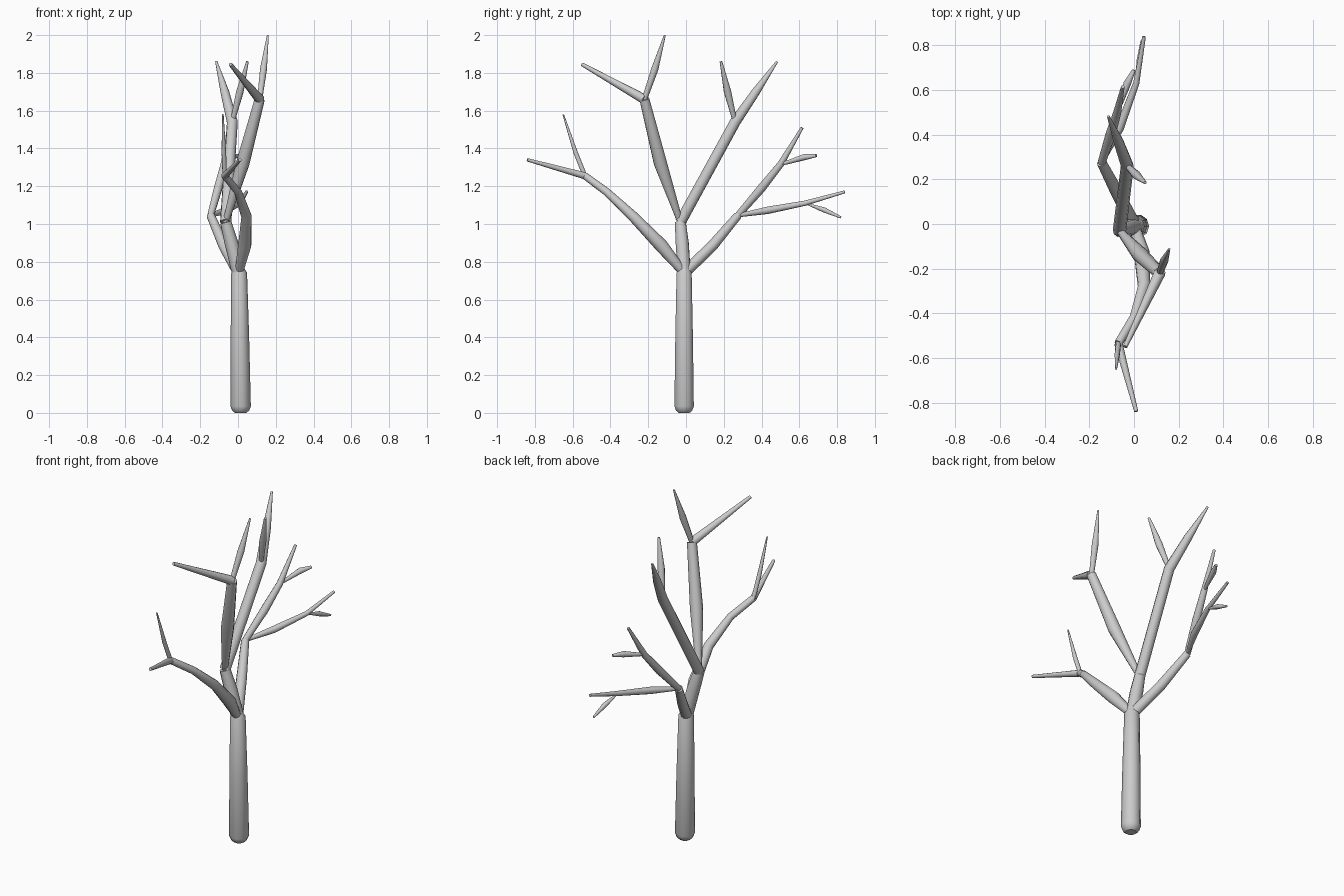
import bpy


def limb(name, points):
    """Tapered tube through (x, y, z, radius) points."""
    curve = bpy.data.curves.new(name, 'CURVE')
    curve.dimensions = '3D'
    curve.bevel_depth = 1.0
    curve.bevel_resolution = 3
    curve.use_fill_caps = True
    spline = curve.splines.new('POLY')
    spline.points.add(len(points) - 1)
    for p, (x, y, z, r) in zip(spline.points, points):
        p.co = (x, y, z, 1)
        p.radius = r
    spline.use_smooth = True
    obj = bpy.data.objects.new(name, curve)
    bpy.context.collection.objects.link(obj)
    return obj


# Shared fork points
crown = (0.004, -0.01, 0.74)
upper_fork = (-0.065, -0.03, 1.01)
back_fork = (-0.145, 0.275, 1.045)
front_fork = (-0.07, -0.535, 1.255)
top_front_fork = (0.115, -0.22, 1.66)
top_back_fork = (-0.03, 0.26, 1.54)
high_fork = (-0.075, 0.5, 1.315)
low_fork = (0.01, 0.63, 1.11)

# Trunk with rounded foot
limb("trunk", [(0.014, -0.01, 0.0, 0.03), (0.014, -0.01, 0.012, 0.045),
               (0.014, -0.01, 0.035, 0.054), (0.01, -0.01, 0.4, 0.049),
               (0.006, -0.01, 0.74, 0.042), (0.002, -0.01, 0.77, 0.026)])
limb("upper_trunk", [(*crown, 0.036), (-0.035, -0.02, 0.9, 0.036),
                     (*upper_fork, 0.03)])

# Low front branch and twigs
limb("front_branch", [(*crown, 0.022), (0.035, -0.13, 0.885, 0.036),
                      (0.045, -0.28, 1.04, 0.028), (0.0, -0.42, 1.17, 0.021),
                      (*front_fork, 0.019)])
limb("front_twig", [(*front_fork, 0.019), (0.01, -0.84, 1.34, 0.009)])
limb("front_side_twig", [(*front_fork, 0.012), (-0.075, -0.585, 1.38, 0.012),
                         (-0.08, -0.65, 1.58, 0.004)])

# Tall branches from the upper fork
limb("top_front_branch", [(*upper_fork, 0.016), (0.025, -0.135, 1.32, 0.036),
                          (*top_front_fork, 0.027)])
limb("top_front_twig", [(*top_front_fork, 0.026), (-0.04, -0.55, 1.845, 0.01)])
limb("top_front_side_twig", [(*top_front_fork, 0.014), (0.135, -0.165, 1.82, 0.019),
                             (0.158, -0.112, 2.0, 0.005)])
limb("top_back_branch", [(*upper_fork, 0.03), (*top_back_fork, 0.029),
                         (-0.07, 0.37, 1.7, 0.023), (-0.115, 0.482, 1.86, 0.006)])
limb("top_back_side_twig", [(*top_back_fork, 0.012), (0.01, 0.22, 1.7, 0.02),
                            (0.05, 0.185, 1.86, 0.007)])

# Back branch splitting in two
limb("back_branch", [(*crown, 0.03), (-0.075, 0.14, 0.885, 0.029),
                     (*back_fork, 0.022)])
limb("back_high_branch", [(*back_fork, 0.018), (-0.105, 0.4, 1.19, 0.023),
                          (*high_fork, 0.018), (-0.05, 0.615, 1.51, 0.008)])
limb("back_high_twig", [(*high_fork, 0.008), (-0.03, 0.63, 1.355, 0.017),
                        (0.0, 0.69, 1.362, 0.008)])
limb("back_low_branch", [(*back_fork, 0.01), (-0.065, 0.43, 1.072, 0.02),
                         (*low_fork, 0.014), (0.045, 0.84, 1.17, 0.008)])
limb("back_low_twig", [(*low_fork, 0.004), (0.025, 0.73, 1.075, 0.014),
                       (0.035, 0.82, 1.035, 0.006)])
